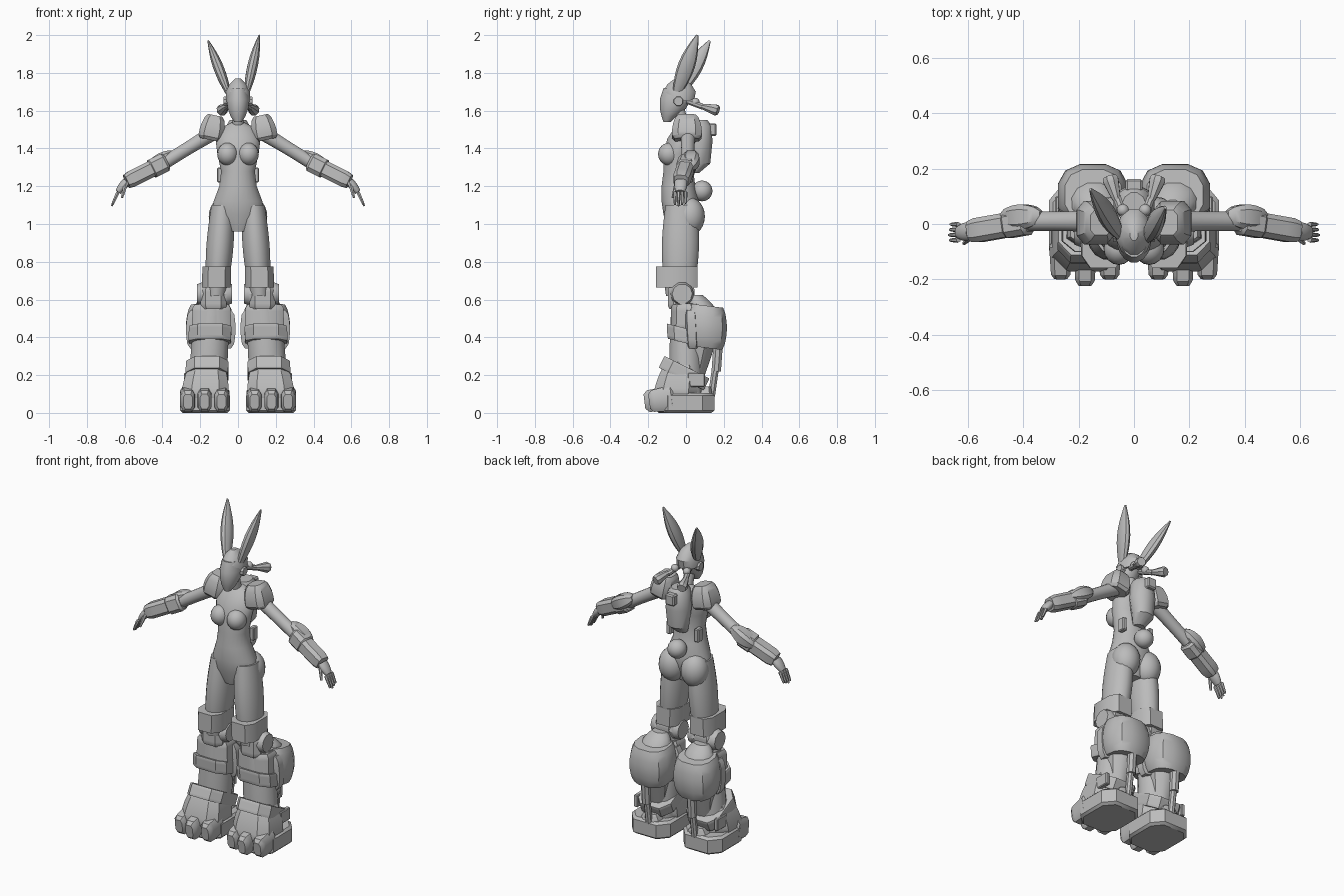
import bpy, bmesh, math
from mathutils import Vector, Matrix

if "Cube" in bpy.data.objects:
    bpy.data.objects.remove(bpy.data.objects["Cube"], do_unlink=True)

X, Y, Z = Matrix.Identity(3)
GREY = (0.5, 0.5, 0.5, 1)
grey = bpy.data.materials.new("plain grey")
grey.use_nodes = True
grey.diffuse_color = GREY
grey.node_tree.nodes["Principled BSDF"].inputs["Base Color"].default_value = GREY


def finish(name, bm, mirror):
    bmesh.ops.recalc_face_normals(bm, faces=bm.faces)
    mesh = bpy.data.meshes.new(name)
    bm.to_mesh(mesh)
    bm.free()
    mesh.materials.append(grey)
    obj = bpy.data.objects.new(name, mesh)
    bpy.context.collection.objects.link(obj)
    bpy.ops.object.select_all(action="DESELECT")
    obj.select_set(True)
    bpy.context.view_layer.objects.active = obj
    bpy.ops.object.shade_smooth_by_angle(angle=math.radians(35))
    if mirror:
        obj.modifiers.new("Mirror", "MIRROR")


def loft(name, rows, axis=Z, ref=Y, sides=16, power=1, mirror=True):
    """Skin rings of (centre, radius, radius); a low power squares the section."""
    side = ref.cross(axis).normalized()
    depth = axis.normalized().cross(side)

    def squared(value):
        return math.copysign(abs(value) ** power, value)

    bm = bmesh.new()
    rings = []
    for centre, wide, deep in rows:
        ring = []
        for i in range(sides):
            angle = math.tau * (i + 0.5) / sides
            across = side * wide * squared(math.cos(angle))
            along = depth * deep * squared(math.sin(angle))
            ring.append(bm.verts.new(centre + across + along))
        rings.append(ring)
    for low, high in zip(rings, rings[1:]):
        for i in range(sides):
            j = (i + 1) % sides
            bm.faces.new((low[i], low[j], high[j], high[i]))
    bm.faces.new(rings[0])
    bm.faces.new(rings[-1])
    finish(name, bm, mirror)


def limb(name, start, end, size, taper=1, bulge=0, cap=0, axis=None, **options):
    """Loft between two points with a steady taper, a swell and narrowed ends."""
    start, end = Vector(start), Vector(end)
    steps = 8
    rows = []
    for i in range(steps + 1):
        f = i / steps
        scale = 1 + (taper - 1) * f + bulge * math.sin(math.pi * f)
        if i in (0, steps):
            scale *= 1 - cap
        rows.append((start.lerp(end, f), size[0] * scale, size[1] * scale))
    loft(name, rows, axis=axis or end - start, **options)


def armour(name, start, end, size, cap=0.1, **options):
    limb(name, start, end, size, cap=cap, sides=8, power=0.6, **options)


def solid(name, centre, size, mirror=True, boxy=False):
    """Ellipsoid or chamfered box given by centre and half sizes."""
    bm = bmesh.new()
    place = Matrix.Translation(centre) @ Matrix.Diagonal((*size, 1))
    if boxy:
        bmesh.ops.create_cube(bm, size=2, matrix=place)
        bmesh.ops.bevel(bm, geom=bm.edges[:], offset=min(size) / 3, segments=1, affect="EDGES")
    else:
        bmesh.ops.create_uvsphere(bm, u_segments=16, v_segments=12, radius=1, matrix=place)
    finish(name, bm, mirror)


def centred(stations):
    """Rings on the middle plane from (height, y, half width, half depth)."""
    return [(Vector((0, y, z)), wide, deep) for z, y, wide, deep in stations]


# Torso and hips
loft("torso", centred([(.96, -.03, .06, .06), (1.05, -.03, .14, .09), (1.12, -.03, .13, .1),
                       (1.2, -.04, .1, .09), (1.28, -.04, .09, .08), (1.37, -.04, .11, .08),
                       (1.45, -.02, .12, .08), (1.51, 0, .09, .06), (1.54, 0, .03, .03)]),
     sides=24, mirror=False)
solid("breasts", (.055, -.09, 1.37), (.055, .058, .06))
solid("buttocks", (.075, .02, 1.04), (.08, .08, .1))
limb("neck", (0, -.01, 1.5), (0, -.04, 1.62), (.03, .03), mirror=False)

# Head, with helmet shell and side discs
loft("head", centred([(1.54, -.1, .02, .02), (1.57, -.09, .04, .04), (1.61, -.07, .055, .07),
                      (1.66, -.055, .063, .085), (1.72, -.05, .05, .07)]), mirror=False)
loft("helmet", centred([(1.65, -.035, .067, .08), (1.7, -.035, .066, .09),
                        (1.74, -.035, .047, .065), (1.77, -.04, .015, .02)]), sides=12, mirror=False)
limb("ear_discs", (.04, -.04, 1.65), (.076, -.04, 1.65), (.027, .027), cap=.1, sides=8)

# Long ears, each leaning its own way
for name, root, tip in (("left_ear", (.045, -.05, 1.69), (.113, .06, 2)),
                        ("right_ear", (-.05, -.04, 1.69), (-.158, .125, 1.97))):
    limb(name, root, tip, (.014, .022), taper=.3, bulge=1.4, sides=10, mirror=False)

# Paired hair bunches, flaring to the tip
solid("hair_ties", (.04, .05, 1.645), (.022, .022, .022))
limb("hair_strands", (.03, .01, 1.65), (.06, .09, 1.62), (.016, .016), ref=Z, sides=8)
limb("hair_bunches", (.06, .08, 1.625), (.088, .17, 1.6), (.014, .014), taper=2.4, cap=.25, ref=Z, sides=8)

# Back pack, pouches and round tail
loft("back_pack", centred([(1.27, .04, .035, .03), (1.32, .075, .065, .055), (1.43, .07, .076, .072),
                           (1.52, .065, .065, .075), (1.55, .06, .045, .055)]), sides=12, mirror=False)
solid("pack_latch", (0, .14, 1.5), (.03, .022, .033), mirror=False, boxy=True)
solid("waist_pouches", (.095, .015, 1.26), (.015, .022, .04), boxy=True)
solid("tail", (0, .085, 1.175), (.055, .055, .055), mirror=False)

# Shoulders and arms, strung between the joints
shoulder, elbow = Vector((.12, .01, 1.49)), Vector((.38, .01, 1.33))
wrist, knuckles = Vector((.59, -.027, 1.225)), Vector((.635, -.03, 1.17))
armour("shoulder_pads", (.147, .005, 1.445), (.12, .005, 1.575), (.068, .08),
       taper=.7, bulge=.15, cap=.15)
limb("upper_arms", shoulder, elbow, (.042, .042), taper=.85, bulge=-.07)
armour("elbow_cuffs", elbow, elbow.lerp(wrist, .4), (.053, .05), cap=.2)
armour("bracers", elbow, wrist, (.046, .046), cap=.15)
armour("elbow_guards", (.335, .03, 1.375), (.48, .02, 1.295), (.022, .025), bulge=.9, cap=.3)
limb("palms", wrist, knuckles, (.023, .033), taper=.7, bulge=.15)
for i, finger in enumerate(("index", "middle", "ring", "little")):
    base = knuckles + Y * .019 * (i - 1.5)
    length = .075 - .007 * abs(i - 1)
    limb(finger + "_fingers", base, base + Vector((.45, 0, -1)) * length, (.011, .01),
         taper=.6, cap=.2, sides=6)
limb("thumbs", wrist - Y * .02, (.614, -.07, 1.14), (.014, .013), taper=.5, sides=6)

# Thighs and knees
limb("thighs", (.08, -.025, 1.1), (.115, -.035, .62), (.062, .085), taper=.85, bulge=.25, axis=Z)
armour("thigh_cuffs", (.115, -.05, .665), (.112, -.05, .775), (.08, .115), cap=0, axis=Z)
armour("knee_blocks", (.13, -.025, .55), (.13, -.025, .67), (.073, .073), axis=Z)
limb("knee_discs", (.032, -.02, .63), (.217, -.02, .63), (.063, .063), cap=.15, sides=10)

# Lower legs and their armour
limb("shins", (.135, 0, .58), (.165, 0, .1), (.09, .08), taper=1.15, bulge=.05, sides=12, axis=Z)
armour("shin_plates", (.14, -.01, .435), (.14, -.01, .573), (.11, .075), taper=.95, axis=Z)
armour("shin_straps", (.15, -.005, .37), (.147, -.01, .45), (.118, .1), cap=.03, axis=Y / 4 + Z)
limb("calf_shells", (.15, .1, .345), (.148, .105, .568), (.11, .1), bulge=.18, cap=.05,
     sides=12, power=.75, axis=Y / 8 + Z)
limb("calf_tops", (.145, .085, .55), (.14, .05, .625), (.09, .075), taper=.5, bulge=.1, sides=12, axis=Z)
armour("calf_wings", (.145, .035, .34), (.143, .025, .545), (.125, .036), bulge=.1, axis=Z)
limb("inner_calves", (.155, .05, .2), (.152, .075, .36), (.055, .05), taper=1.6, sides=10, axis=Z)

# Ankle straps and heel pistons
armour("ankle_straps", (.165, -.025, .18), (.163, .005, .242), (.118, .14), cap=.02, axis=Y / 2 + Z)
solid("strap_buckles", (.272, .055, .175), (.013, .045, .037), boxy=True)
limb("piston_rods", (.155, .135, .09), (.155, .155, .23), (.02, .02), sides=8)
limb("piston_sleeves", (.155, .16, .22), (.155, .17, .36), (.027, .027), sides=8)

# Feet with three toes each
armour("soles", (.175, -.005, 0), (.175, -.005, .105), (.138, .163), axis=Z)
armour("insteps", (.175, -.06, .08), (.165, -.03, .27), (.132, .122), taper=.68, bulge=.08, axis=Z)
armour("heels", (.16, .1, .09), (.158, .105, .14), (.07, .045), taper=.6, axis=Z)
for name, x, tip in (("inner", .088, -.195), ("middle", .177, -.22), ("outer", .265, -.195)):
    armour(name + "_toes", (x, -.06, .08), (x, tip, .06), (.045, .073), taper=.8, cap=.3, ref=Z)
